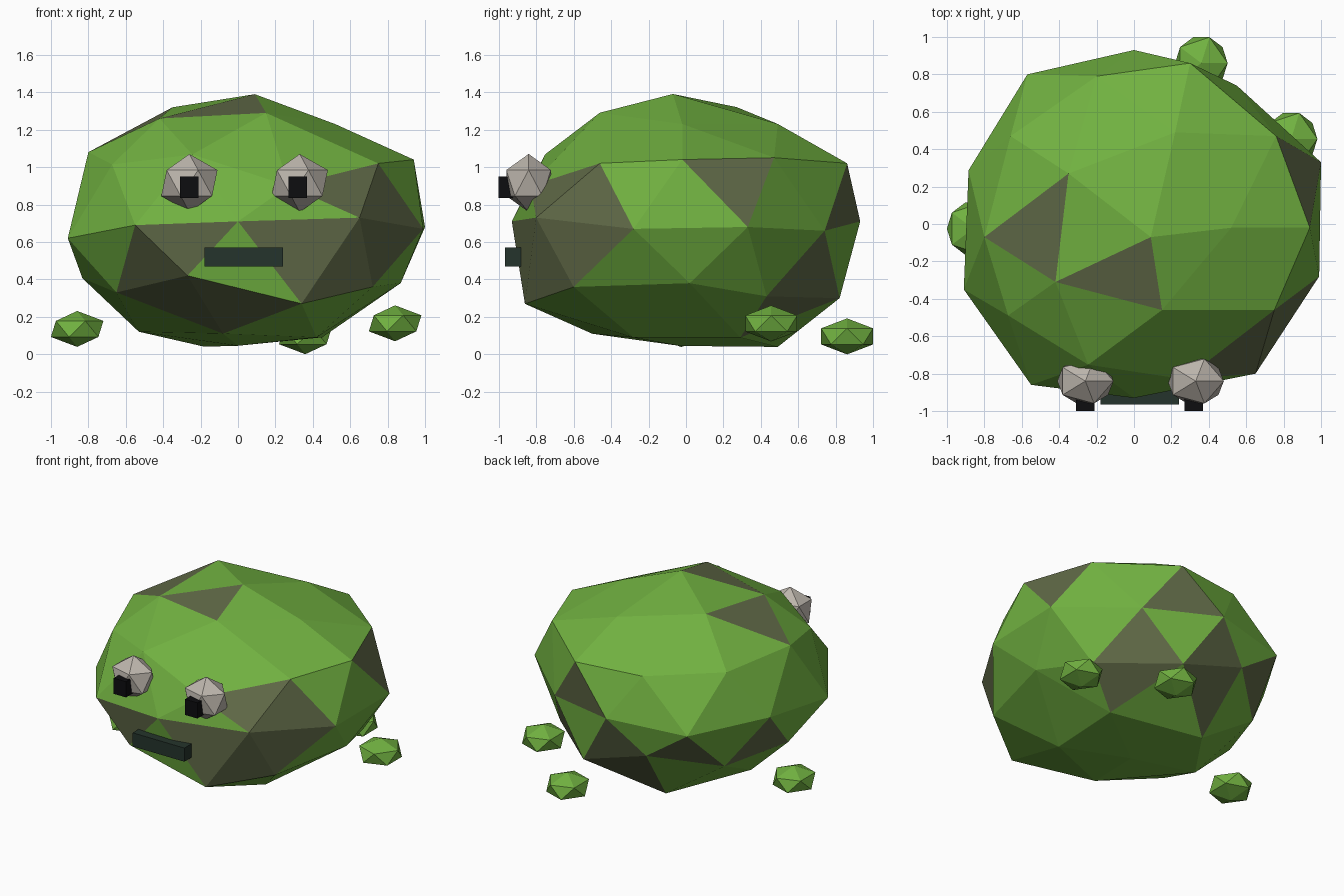
import bpy, bmesh, math
from mathutils import Vector

if "Cube" in bpy.data.objects:
    bpy.data.objects.remove(bpy.data.objects["Cube"])


def material(name, rgb):
    m = bpy.data.materials.new(name)
    m.diffuse_color = (*rgb, 1)
    m.use_nodes = True
    m.node_tree.nodes["Principled BSDF"].inputs["Base Color"].default_value = m.diffuse_color
    return m


GREEN = material("slime green", (0.165, 0.44, 0.052))
MOSS = material("dull olive grey", (0.115, 0.14, 0.062))
EYE = material("warm pale grey", (0.50, 0.46, 0.41))
BLACK = material("pupil black", (0.004, 0.004, 0.005))
MOUTH = material("dark mouth", (0.018, 0.034, 0.025))


def finish(bm, name, *mats):
    bmesh.ops.recalc_face_normals(bm, faces=bm.faces)
    me = bpy.data.meshes.new(name)
    bm.to_mesh(me)
    bm.free()
    for m in mats:
        me.materials.append(m)
    ob = bpy.data.objects.new(name, me)
    bpy.context.collection.objects.link(ob)
    return ob


def blob(name, centre, size, mat):
    bm = bmesh.new()
    bmesh.ops.create_icosphere(bm, subdivisions=1, radius=1)
    for v in bm.verts:
        v.co = Vector(centre) + Vector(a * b for a, b in zip(v.co, size))
    return finish(bm, name, mat)


def box(name, lo, hi, mat):
    bm = bmesh.new()
    bmesh.ops.create_cube(bm, size=1)
    for v in bm.verts:
        v.co = Vector(l + (h - l) * (c + 0.5) for l, h, c in zip(lo, hi, v.co))
    return finish(bm, name, mat)


# Body: a squashed 80-face ball with some corners pulled out of place
bm = bmesh.new()
bmesh.ops.create_icosphere(bm, subdivisions=2, radius=1)
bm.faces.ensure_lookup_table()

# Olive patches: height on the unit ball -> compass angles of the patches
patches = {
    0.92: [252], 0.76: [180], 0.33: [18, 306], 0.155: [72], 0.19: [324],
    -0.155: [324, 252], -0.19: [288],
    -0.33: [306, 234, 54, 90, 126, 162], -0.64: [238, 266, 50, 94],
}
for z, angles in patches.items():
    r = math.sqrt(1 - z * z)
    for a in angles:
        d = Vector((r * math.cos(math.radians(a)), r * math.sin(math.radians(a)), z))
        f = max(bm.faces, key=lambda f: f.calc_center_median().normalized().dot(d))
        f.material_index = 1

for v in bm.verts:
    v.co = Vector((v.co.x * 0.93, v.co.y * 0.93, 0.71 + v.co.z * 0.68))
rest = [(v, v.co.copy()) for v in bm.verts]

crown = [(0.09, -0.07, 1.39), (0.15, -0.46, 1.29), (-0.42, -0.31, 1.26),
         (-0.35, 0.27, 1.32), (0.22, 0.49, 1.23), (0.52, -0.02, 1.23)]
shoulder = [(0.27, -0.83, 0.90), (0.75, -0.46, 1.02), (0.94, -0.02, 1.04),
            (0.76, 0.47, 1.05), (0.30, 0.86, 1.02), (-0.20, 0.79, 1.02),
            (-0.80, -0.07, 1.08), (-0.66, 0.47, 1.05)]
waist = [(0.65, -0.80, 0.73), (0.99, -0.28, 0.67), (1.0, 0.33, 0.68),
         (0.55, 0.74, 0.66), (-0.57, 0.80, 0.68), (-0.91, -0.35, 0.62),
         (-0.55, -0.86, 0.69)]
belly = [(0.34, -0.86, 0.27), (0.72, -0.60, 0.36), (0.87, 0.02, 0.38),
         (0.72, 0.43, 0.31), (0.26, 0.82, 0.30), (-0.25, 0.82, 0.46),
         (-0.27, -0.87, 0.42), (-0.65, -0.47, 0.33)]
base = [(-0.08, -0.50, 0.11), (-0.53, 0, 0.12), (-0.18, 0.49, 0.04),
        (0.45, 0.29, 0.09), (0.42, -0.28, 0.09), (0, -0.03, 0.045)]
for group in (crown, shoulder, waist, belly, base):
    for p in group:
        v, _ = min(rest, key=lambda t: (t[1] - Vector(p)).length)
        v.co = p
finish(bm, "body", GREEN, MOSS)

# Eyes and square pupils
for side, x, px in (("left", -0.26, -0.26), ("right", 0.33, 0.32)):
    blob(side + "_eye", (x, -0.84, 0.915), (0.168, 0.14, 0.155), EYE)
    box(side + "_pupil", (px - 0.05, -1.0, 0.835), (px + 0.05, -0.90, 0.95), BLACK)

# Mouth bar
box("mouth", (-0.18, -0.965, 0.47), (0.24, -0.87, 0.57), MOUTH)

# Small droplets around the base
for i, c in enumerate([(-0.86, -0.025, 0.135), (0.84, 0.455, 0.165), (0.36, 0.86, 0.096)]):
    blob(f"droplet_{i + 1}", c, (0.157, 0.163, 0.096), GREEN)
